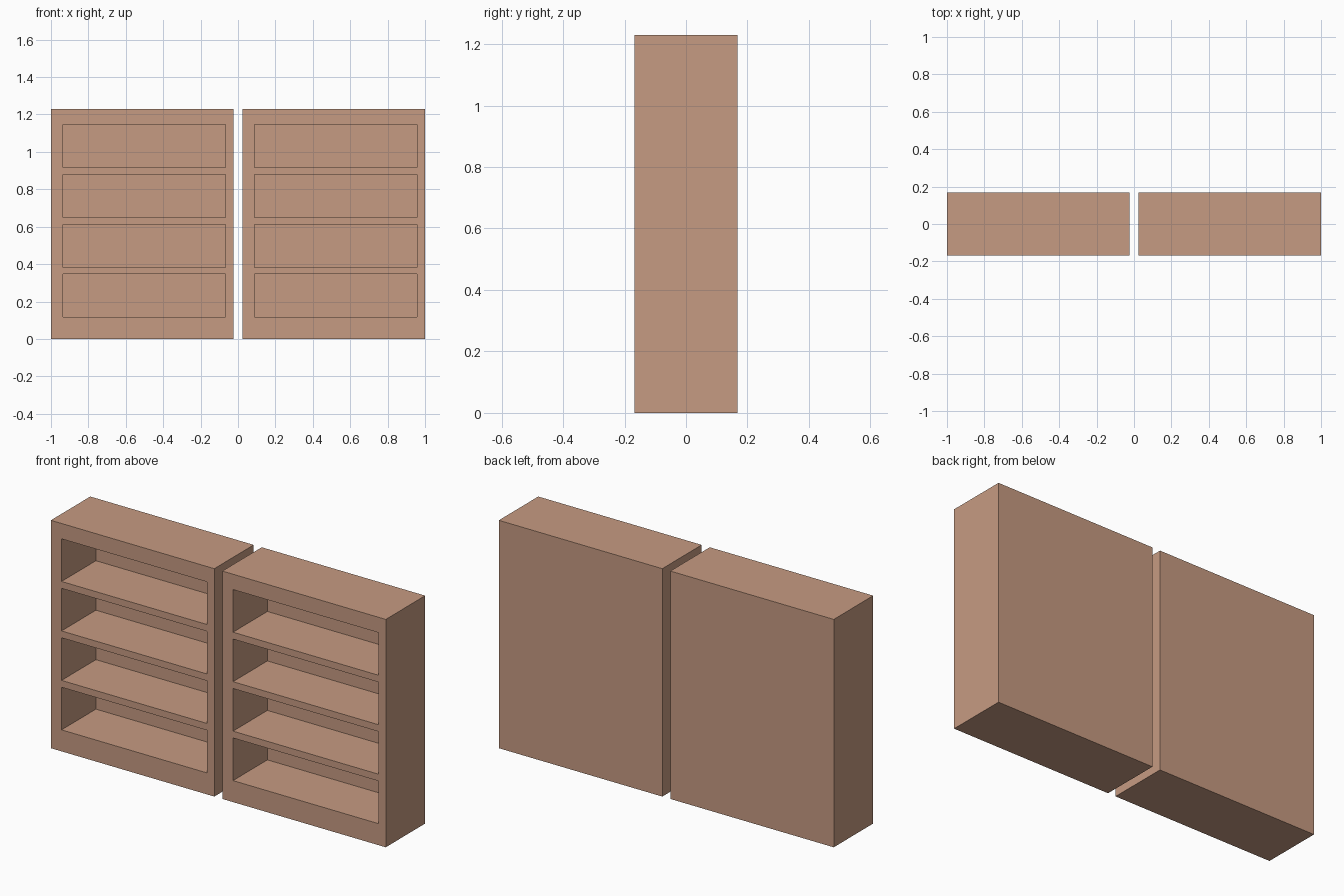
import bpy
import bmesh
from mathutils import Matrix, Vector

if "Cube" in bpy.data.objects:
    bpy.data.objects.remove(bpy.data.objects["Cube"])

WIDTH, DEPTH, HEIGHT = 0.976, 0.336, 1.23
RECESS = 0.293                      # opening depth, leaves a thin back panel
OPEN_X = (0.064, 0.933)             # opening sides, from the left of a unit
OPEN_Z, OPEN_H, PITCH = 0.116, 0.23, 0.267
SHELVES = 4

wood = bpy.data.materials.new("wood")
wood.diffuse_color = (0.565, 0.328, 0.223, 1)
wood.use_nodes = True
wood.node_tree.nodes["Principled BSDF"].inputs["Base Color"].default_value = wood.diffuse_color


def add_box(bm, lo, hi):
    lo, hi = Vector(lo), Vector(hi)
    matrix = Matrix.Translation((lo + hi) / 2) @ Matrix.Diagonal((*(hi - lo), 1))
    bmesh.ops.create_cube(bm, size=1, matrix=matrix)


def make_object(name, boxes, x):
    bm = bmesh.new()
    for lo, hi in boxes:
        add_box(bm, lo, hi)
    mesh = bpy.data.meshes.new(name)
    bm.to_mesh(mesh)
    bm.free()
    mesh.materials.append(wood)
    obj = bpy.data.objects.new(name, mesh)
    obj.location.x = x
    bpy.context.collection.objects.link(obj)
    return obj


def bookcase(name, x):
    front = -DEPTH / 2
    # Solid carcass
    case = make_object(name, [((0, front, 0), (WIDTH, -front, HEIGHT))], x)
    # Shelf openings cut from the front
    openings = []
    for i in range(SHELVES):
        z = OPEN_Z + i * PITCH
        openings.append(((OPEN_X[0], front - 0.1, z),
                         (OPEN_X[1], front + RECESS, z + OPEN_H)))
    cutter = make_object(name + "_cutter", openings, x)
    cut = case.modifiers.new("shelf_openings", 'BOOLEAN')
    cut.operation = 'DIFFERENCE'
    cut.solver = 'EXACT'
    cut.object = cutter
    # Apply the cut and drop the helper
    bpy.context.view_layer.objects.active = case
    bpy.ops.object.modifier_apply(modifier=cut.name)
    bpy.data.objects.remove(cutter)


# Two matching units side by side with a small gap
bookcase("left_bookcase", -1.0)
bookcase("right_bookcase", 1.0 - WIDTH)
